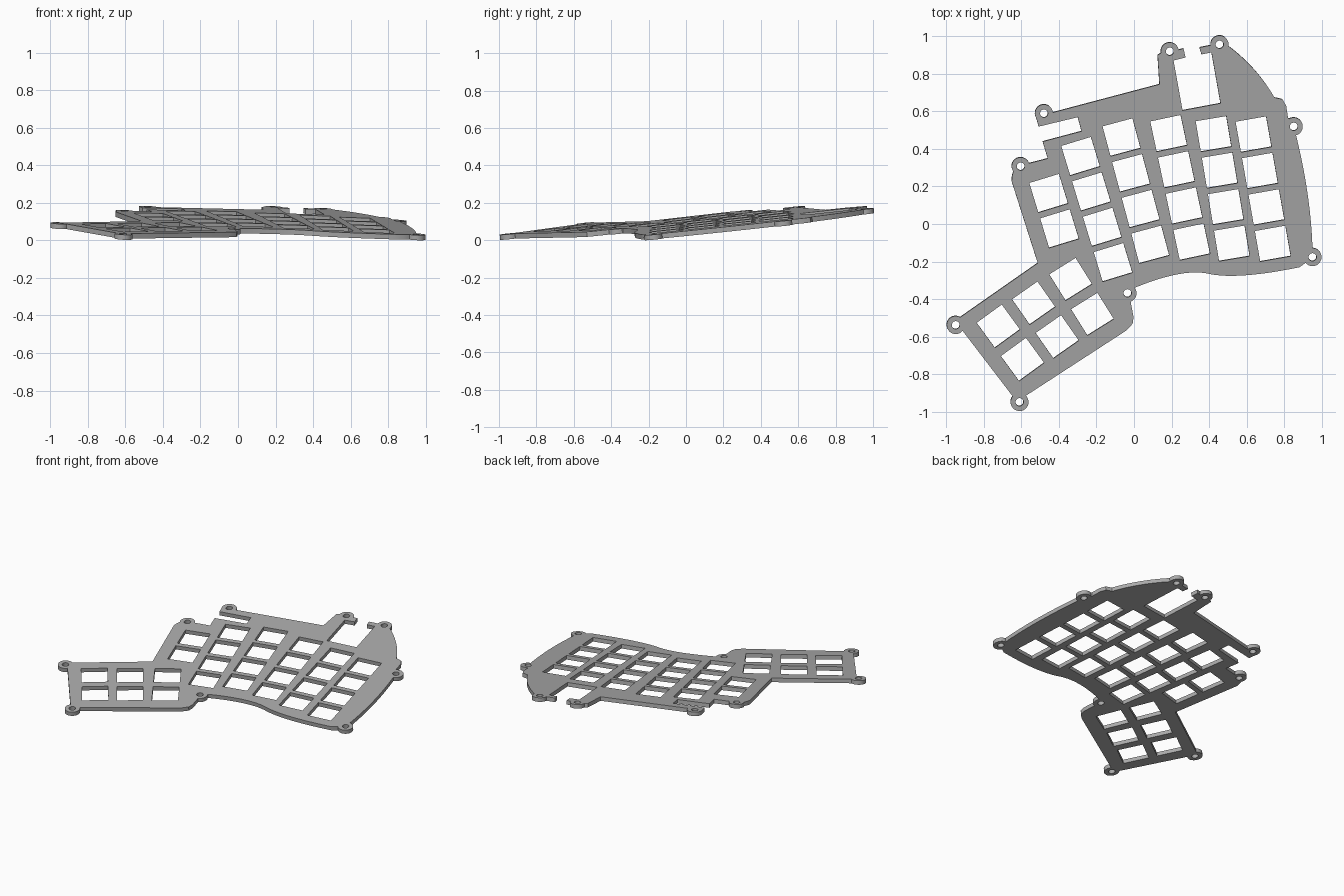
import bpy, bmesh, math
from mathutils import Vector, Matrix

if "Cube" in bpy.data.objects:
    bpy.data.objects.remove(bpy.data.objects["Cube"], do_unlink=True)

THICKNESS = 0.027
TAB_RADIUS = 0.048
SCREW_RADIUS = 0.021
CELL = 0.165

outline = []
loops = []


def arc(center, radius, start, end, steps):
    """Points along an arc, angles in degrees."""
    angles = [math.radians(start + (end - start) * i / steps) for i in range(steps + 1)]
    return [Vector(center) + radius * Vector((math.cos(a), math.sin(a))) for a in angles]


def corners(*points):
    outline.extend(Vector(p) for p in points)


def bend(control, end, steps=12):
    """Continue the outline with a quadratic curve."""
    start, control, end = outline[-1].copy(), Vector(control), Vector(end)
    for i in range(1, steps + 1):
        t = i / steps
        outline.append(start.lerp(control, t).lerp(control.lerp(end, t), t))


def screw_tab(center, start, end):
    """Rounded mounting ear on the outline, with its screw hole."""
    outline.extend(arc(center, TAB_RADIUS, start, end, 20))
    loops.append(arc(center, SCREW_RADIUS, 0, 345, 23))


def key_column(top, angle, count, pitch):
    """Column of square switch openings running down from the top one."""
    turn = Matrix.Rotation(math.radians(angle), 2)
    h = CELL / 2
    for i in range(count):
        center = Vector(top) + turn @ Vector((0, -pitch * i))
        loops.append([center + turn @ Vector(c)
                      for c in ((-h, -h), (h, -h), (h, h), (-h, h))])


# Back edge, with the open notch between two prongs
screw_tab((-.48, .59), 212, 6)
corners((.135, .745), (.125, .9))
screw_tab((.19, .92), 190, 10)
corners((.263, .936), (.274, .888), (.21, .872), (.258, .606),
        (.46, .644), (.412, .915), (.359, .904), (.348, .941))
screw_tab((.455, .957), 185, -10)

# Curved left side
bend((.655, .835), (.747, .675))
corners((.79, .665), (.81, .63), (.82, .565))
screw_tab((.85, .52), 120, -75)
bend((.94, .16), (.95, -.127))
screw_tab((.95, -.175), 88, -140)

# Wavy front edge
corners((.88, -.229))
bend((.56, -.295), (.407, -.266))
bend((.27, -.229), (.006, -.337))
screw_tab((-.035, -.367), 33, -70)

# Thumb section
corners((-.003, -.495), (-.008, -.53), (-.04, -.565))
screw_tab((-.61, -.947), 45, -220)
screw_tab((-.95, -.537), -40, -300)

# Right side with the stepped slot
corners((-.513, -.207), (-.652, .229), (-.65, .255))
screw_tab((-.604, .308), 215, 20)
corners((-.46, .35), (-.487, .44), (-.28, .495), (-.3, .57), (-.508, .52))

# Switch openings
for top, angle, count in (((-.455, .165), 17, 2), ((-.285, .362), 17, 4),
                          ((-.067, .463), 15, 4), ((.184, .484), 12, 4),
                          ((.423, .481), 9.5, 4), ((.636, .479), 10, 4)):
    key_column(top, angle, count, .197)
for top, angle in (((-.723, -.543), 36), ((-.535, -.42), 35), ((-.338, -.293), 32)):
    key_column(top, angle, 2, .219)

# Flat filled profile with holes, extruded to a plate
curve = bpy.data.curves.new("plate_profile", "CURVE")
curve.dimensions = "2D"
curve.fill_mode = "BOTH"
curve.extrude = THICKNESS / 2
for loop in [outline] + loops:
    spline = curve.splines.new("POLY")
    spline.points.add(len(loop) - 1)
    for point, co in zip(spline.points, loop):
        point.co = (co.x, co.y, 0, 1)
    spline.use_cyclic_u = True
profile = bpy.data.objects.new("plate_profile", curve)
bpy.context.collection.objects.link(profile)
bpy.context.view_layer.update()
evaluated = profile.evaluated_get(bpy.context.evaluated_depsgraph_get())
mesh = bpy.data.meshes.new_from_object(evaluated)
mesh.name = "switch_plate"
bpy.data.objects.remove(profile, do_unlink=True)
bpy.data.curves.remove(curve)

# Tilt the plate and rest its lowest corner on the ground
slope_x, slope_y = -.05, .098
normal = Vector((-slope_x, -slope_y, 1)).normalized()
bm = bmesh.new()
bm.from_mesh(mesh)
bmesh.ops.remove_doubles(bm, verts=bm.verts, dist=.0001)
for v in bm.verts:
    x, y, z = v.co
    v.co = Vector((x, y, slope_x * x + slope_y * y)) + normal * z
lowest = min(v.co.z for v in bm.verts)
bmesh.ops.translate(bm, verts=bm.verts, vec=(0, 0, -lowest))
bmesh.ops.recalc_face_normals(bm, faces=bm.faces)
bm.to_mesh(mesh)
bm.free()

# Single grey material
grey = bpy.data.materials.new("plain_grey")
grey.use_nodes = True
color = (.4, .4, .4, 1)
grey.diffuse_color = color
grey.node_tree.nodes["Principled BSDF"].inputs["Base Color"].default_value = color
mesh.materials.clear()
mesh.materials.append(grey)

plate = bpy.data.objects.new("switch_plate", mesh)
bpy.context.collection.objects.link(plate)
bpy.context.view_layer.objects.active = plate
plate.select_set(True)
bpy.ops.object.shade_smooth_by_angle(angle=math.radians(30))
